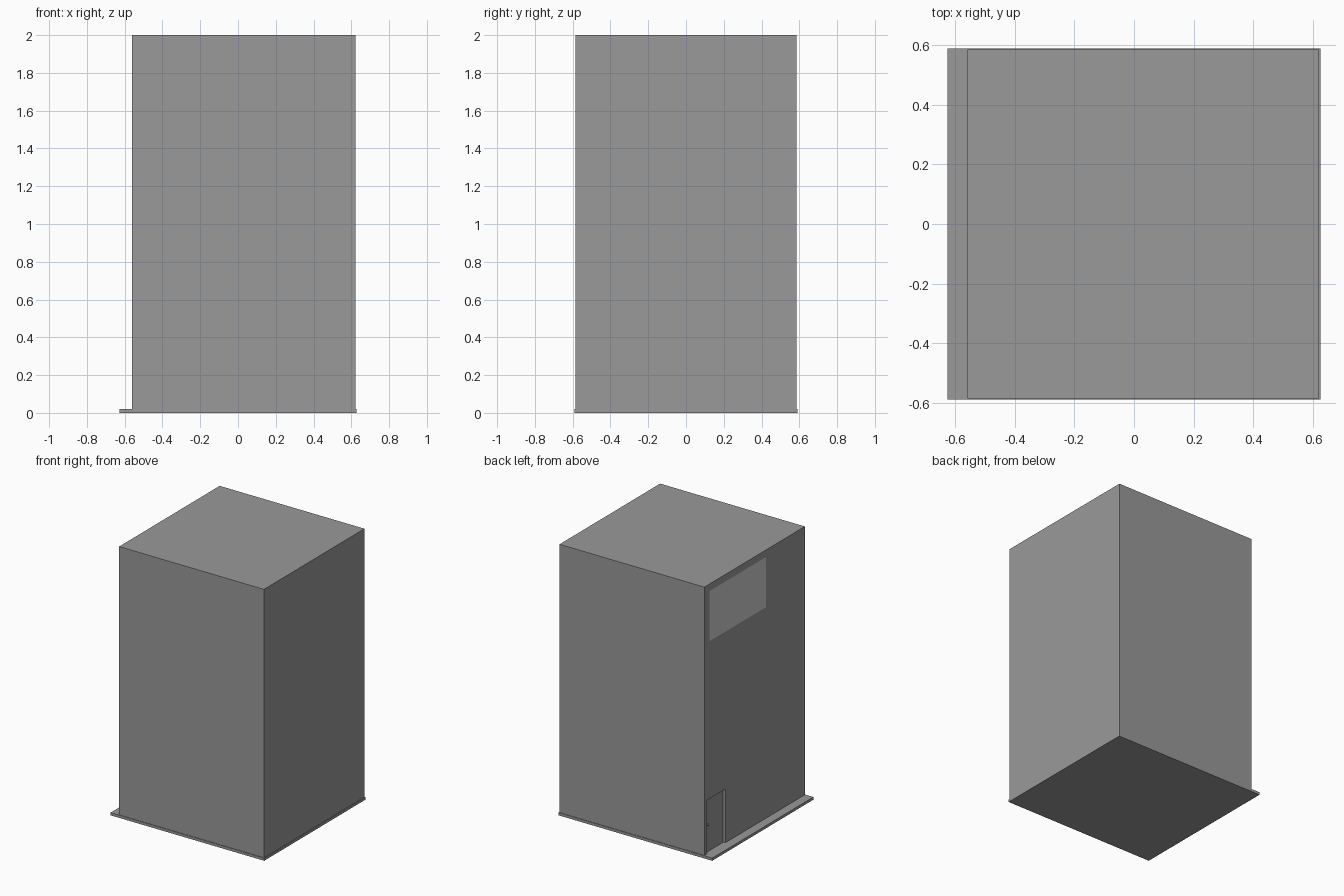
import bpy
import math

if "Cube" in bpy.data.objects:
    bpy.data.objects.remove(bpy.data.objects["Cube"])

dark = bpy.data.materials.new("dark_grey")
dark.diffuse_color = (0.32, 0.32, 0.32, 1)
dark.use_nodes = True
dark.node_tree.nodes["Principled BSDF"].inputs["Base Color"].default_value = dark.diffuse_color


def box(name, x0, x1, y0, y1, z0, z1):
    """Dark grey axis-aligned box from its limits."""
    bpy.ops.mesh.primitive_cube_add(size=1, location=((x0 + x1) / 2, (y0 + y1) / 2, (z0 + z1) / 2))
    ob = bpy.context.object
    ob.name = name
    ob.scale = (x1 - x0, y1 - y0, z1 - z0)
    bpy.ops.object.transform_apply(location=False, rotation=False, scale=True)
    ob.data.materials.append(dark)
    return ob


BASE_TOP = 0.02
WALL = -0.56          # plane of the wall with the door
RECESS = 0.02         # depth of the doorway

# Ground slab with a pavement strip along the entrance side
box("base_slab", -0.627, 0.627, -0.59, 0.59, 0.0, BASE_TOP)

# Main tower block with a shallow doorway cut into the entrance wall
tower = box("tower", WALL, 0.622, -0.586, 0.586, BASE_TOP, 2.0)
cutter = box("doorway_cutter", WALL - 0.1, WALL + RECESS, 0.34, 0.555, -0.1, 0.415)
mod = tower.modifiers.new("doorway", 'BOOLEAN')
mod.operation = 'DIFFERENCE'
mod.solver = 'EXACT'
mod.object = cutter
bpy.context.view_layer.objects.active = tower
bpy.ops.object.modifier_apply(modifier=mod.name)
bpy.data.objects.remove(cutter)

# Door leaf set back in the doorway
box("door_leaf", WALL + RECESS - 0.004, WALL + RECESS + 0.002, 0.35, 0.545, BASE_TOP, 0.405)

# Door knob
bpy.ops.mesh.primitive_uv_sphere_add(segments=12, ring_count=8, radius=0.007,
                                     location=(WALL + RECESS - 0.008, 0.525, 0.22))
knob = bpy.context.object
knob.name = "door_knob"
knob.data.materials.append(dark)
bpy.ops.object.shade_smooth_by_angle()

# Lighter flat panel high on the entrance wall
bpy.ops.mesh.primitive_plane_add(size=1, location=(WALL - 0.003, 0.2, 1.765),
                                 rotation=(0, -math.pi / 2, 0))
panel = bpy.context.object
panel.name = "wall_panel"
panel.scale = (0.37, 0.66, 1)
